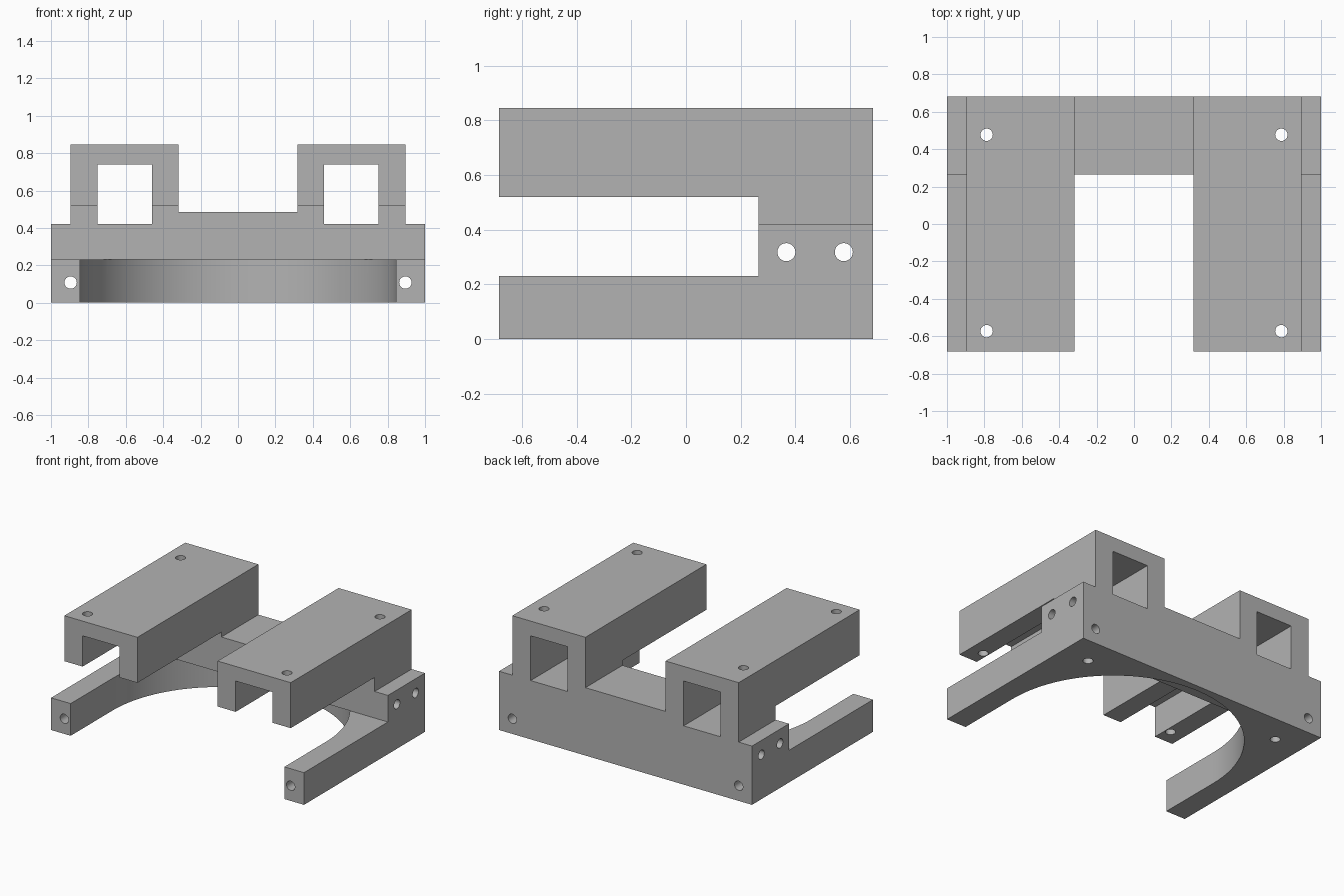
import bpy
import math
from mathutils import Matrix

cube = bpy.data.objects.get("Cube")
if cube:
    bpy.data.objects.remove(cube, do_unlink=True)

HALF_DEPTH = 0.683
SLOT_BACK = 0.265      # front face of the solid rear block
PLATE_TOP = 0.23
ARCH_RADIUS = 0.845
ARCH_Y = -0.21
HOLE = 0.033

grey = bpy.data.materials.new("plain_grey")
grey.use_nodes = True
colour = (0.45, 0.45, 0.45, 1)
grey.diffuse_color = colour
grey.node_tree.nodes["Principled BSDF"].inputs["Base Color"].default_value = colour


def prism(name, outline, start, end, place):
    """Extrude a 2D outline from start to end; place maps (u, v, w) to xyz."""
    n = len(outline)
    verts = [place(u, v, w) for w in (start, end) for u, v in outline]
    faces = [list(range(n))[::-1], list(range(n, 2 * n))]
    faces += [[i, (i + 1) % n, (i + 1) % n + n, i + n] for i in range(n)]
    mesh = bpy.data.meshes.new(name)
    mesh.from_pydata(verts, [], faces)
    ob = bpy.data.objects.new(name, mesh)
    bpy.context.collection.objects.link(ob)
    bpy.context.view_layer.objects.active = ob
    bpy.ops.object.select_all(action='DESELECT')
    ob.select_set(True)
    bpy.ops.object.mode_set(mode='EDIT')
    bpy.ops.mesh.select_all(action='SELECT')
    bpy.ops.mesh.normals_make_consistent(inside=False)
    bpy.ops.object.mode_set(mode='OBJECT')
    return ob


def along_x(u, v, w):
    return (w, u, v)


def along_y(u, v, w):
    return (u, w, v)


def along_z(u, v, w):
    return (u, v, w)


def rect(u0, u1, v0, v1):
    return [(u0, v0), (u1, v0), (u1, v1), (u0, v1)]


def circle(u, v, r, n=32):
    return [(u + r * math.cos(math.tau * i / n), v + r * math.sin(math.tau * i / n))
            for i in range(n)]


def cut(body, cutter):
    """Subtract the cutter from the body and remove it."""
    cutter.hide_render = True
    mod = body.modifiers.new("cut", 'BOOLEAN')
    mod.operation = 'DIFFERENCE'
    mod.solver = 'EXACT'
    mod.object = cutter
    bpy.context.view_layer.objects.active = body
    bpy.ops.object.modifier_apply(modifier=mod.name)
    bpy.data.objects.remove(cutter, do_unlink=True)


# Body: mirrored front silhouette with shoulders, two towers and a bridge
half = [(1, 0), (1, 0.42), (0.895, 0.42), (0.895, 0.845), (0.317, 0.845), (0.317, 0.485)]
outline = half + [(-x, z) for x, z in reversed(half)]
bracket = prism("bracket_body", outline, -HALF_DEPTH, HALF_DEPTH, along_y)

# Square tunnels through the towers
for side in (-1, 1):
    x0, x1 = sorted((side * 0.46, side * 0.75))
    cut(bracket, prism("tunnel_cutter", rect(x0, x1, 0.42, 0.74), -1, 1, along_y))

# Slot separating the tower arms from the base arms
cut(bracket, prism("slot_cutter", rect(-1, SLOT_BACK, PLATE_TOP, 0.52), -1.2, 1.2, along_x))

# Round-ended opening in the base plate
steps = 64
arch = [(ARCH_RADIUS * math.cos(math.pi * i / steps),
         ARCH_Y + ARCH_RADIUS * math.sin(math.pi * i / steps)) for i in range(steps + 1)]
arch += [(-ARCH_RADIUS, -1), (ARCH_RADIUS, -1)]
cut(bracket, prism("arch_cutter", arch, -0.1, PLATE_TOP, along_z))

# Screw holes: lengthwise, vertical, then crosswise
for side in (-1, 1):
    cut(bracket, prism("long_hole", circle(side * 0.895, 0.108, HOLE), -1, 1, along_y))
    for y in (-0.573, 0.477):
        cut(bracket, prism("upright_hole", circle(side * 0.788, y, HOLE), -0.2, 1.2, along_z))
for y in (0.367, 0.577):
    cut(bracket, prism("cross_hole", circle(y, 0.318, HOLE), -1.2, 1.2, along_x))

# Finish
bracket.data.materials.clear()
bracket.data.materials.append(grey)
bpy.ops.object.select_all(action='DESELECT')
bracket.select_set(True)
bpy.context.view_layer.objects.active = bracket
bpy.ops.object.shade_smooth_by_angle(angle=math.radians(30))
